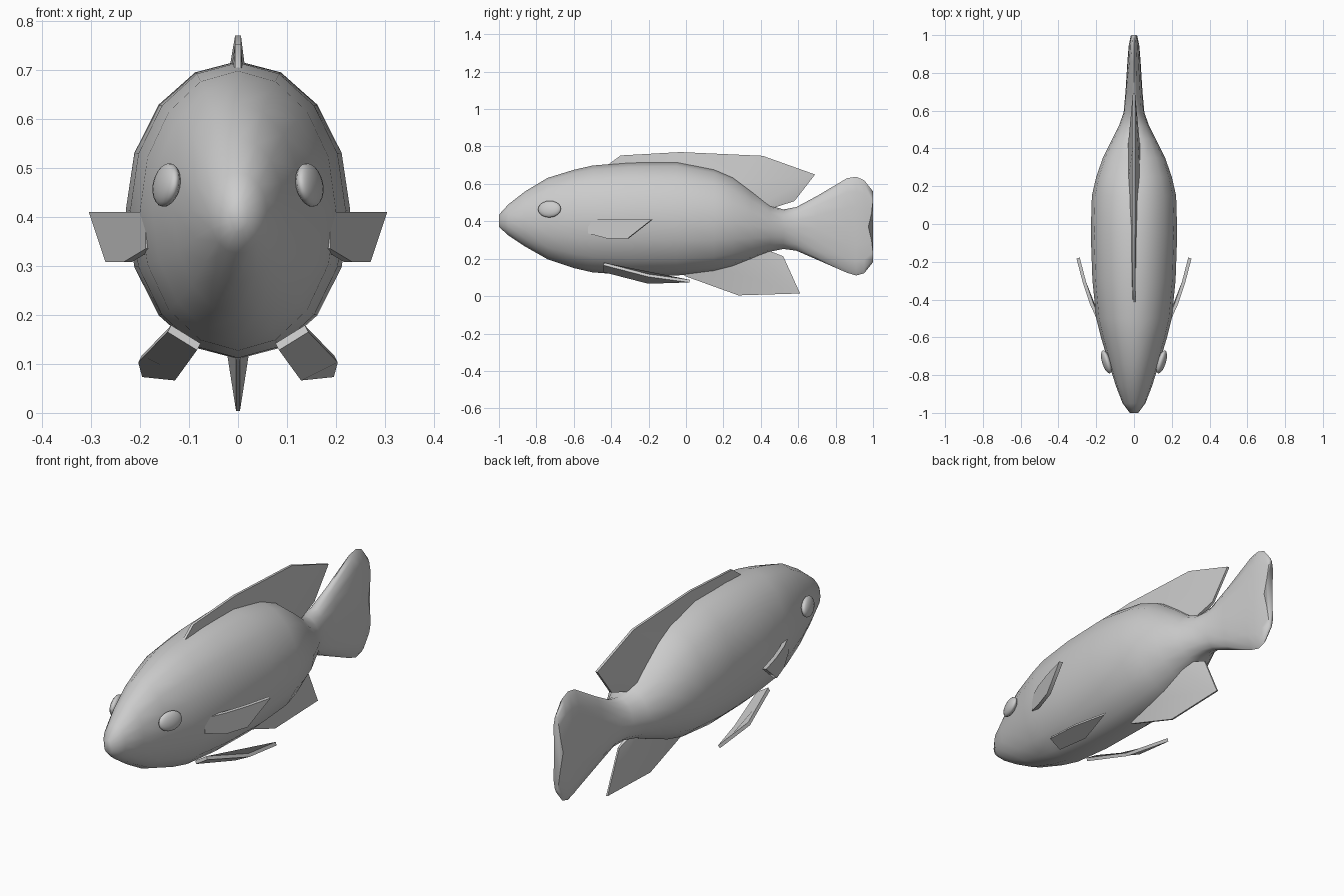
import bpy, bmesh, math
from mathutils import Vector

if "Cube" in bpy.data.objects:
    bpy.data.objects.remove(bpy.data.objects["Cube"])


def finish(bm, name, angle=40):
    bmesh.ops.recalc_face_normals(bm, faces=bm.faces)
    me = bpy.data.meshes.new(name)
    bm.to_mesh(me)
    bm.free()
    ob = bpy.data.objects.new(name, me)
    bpy.context.collection.objects.link(ob)
    me.shade_smooth()
    me.set_sharp_from_angle(angle=math.radians(angle))
    return ob


def loft(rings, name, angle=40):
    bm = bmesh.new()
    rows = [[bm.verts.new(p) for p in r] for r in rings]
    n = len(rows[0])
    for a, b in zip(rows, rows[1:]):
        for i in range(n):
            j = (i + 1) % n
            bm.faces.new((a[i], a[j], b[j], b[i]))
    bm.faces.new(rows[0])
    bm.faces.new(rows[-1])
    return finish(bm, name, angle)


# Body and tail: 16-sided ellipses (y, top z, bottom z, half width, tail lobe amount)
sections = [
    (-1.0, .435, .37, .022, 0), (-.95, .49, .325, .06, 0), (-.86, .56, .265, .095, 0),
    (-.74, .632, .197, .133, 0), (-.6, .675, .15, .175, 0), (-.5, .698, .127, .2, 0),
    (-.3, .715, .112, .22, 0), (-.05, .718, .11, .229, 0), (.15, .68, .13, .223, 0),
    (.25, .64, .155, .2, 0), (.35, .565, .195, .165, 0), (.45, .485, .238, .115, 0),
    (.52, .463, .252, .08, 0), (.59, .476, .243, .055, 0), (.7, .535, .195, .045, 0),
    (.86, .63, .125, .035, 0), (.91, .638, .11, .031, 0), (.945, .62, .122, .028, .3),
    (.975, .56, .18, .02, 1),
]
rings = []
for y, top, bot, w, lobe in sections:
    ring = []
    for k in range(16):
        a = math.tau * k / 16
        c = math.cos(a)
        dy = lobe * .025 * math.sin(min(abs(c) / .8, 1.15) * math.pi / 2)
        ring.append((w * math.sin(a), y + dy, (top + bot) / 2 + c * (top - bot) / 2))
    rings.append(ring)
loft(rings, "body_and_tail", 75)


# Centre fins: each station runs from a thick base to a thin tip
def centre_fin(name, stations, tip_w):
    rings = []
    for (by, bz), (ty, tz), bw in stations:
        rings.append([(-bw, by, bz), (bw, by, bz), (tip_w, ty, tz), (-tip_w, ty, tz)])
    loft(rings, name)


centre_fin("dorsal_fin", [
    ((-.45, .67), (-.42, .70), .008), ((-.33, .67), (-.35, .752), .012),
    ((0, .66), (-.03, .77), .02), ((.2, .6), (.41, .75), .035),
    ((.38, .48), (.69, .65), .035), ((.40, .45), (.58, .508), .02),
], .006)
centre_fin("anal_fin", [
    ((-.06, .14), (0, .105), .008), ((.12, .17), (.28, .004), .03),
    ((.36, .23), (.61, .014), .03), ((.40, .26), (.52, .213), .015),
], .004)


# Paired fins: thin plates from a 3D outline
def plate(name, pts, thickness, side):
    pts = [Vector((p[0] * side, p[1], p[2])) for p in pts]
    bm = bmesh.new()
    face = bm.faces.new([bm.verts.new(p) for p in pts])
    face.normal_update()
    off = face.normal * thickness / 2
    bm.free()
    loft([[p - off for p in pts], [p + off for p in pts]], name)


pectoral = [(.18, -.52, .41), (.225, -.42, .41), (.262, -.31, .41), (.296, -.18, .41),
            (.262, -.31, .308), (.225, -.42, .308), (.18, -.52, .335)]
pelvic = [(.08, -.44, .135), (.14, -.44, .172), (.2, -.2, .11), (.192, .02, .08), (.125, -.2, .073)]
for side, word in ((1, "right"), (-1, "left")):
    plate(word + "_pectoral_fin", pectoral, .018, side)
    plate(word + "_pelvic_fin", pelvic, .016, side)

    # Eyes: flattened spheres turned to follow the head
    bpy.ops.mesh.primitive_uv_sphere_add(segments=16, ring_count=10, radius=1,
                                         location=(.146 * side, -.73, .465),
                                         rotation=(0, math.radians(-10) * side, math.radians(-17) * side))
    eye = bpy.context.object
    eye.name = word + "_eye"
    eye.scale = (.022, .064, .045)
    bpy.ops.object.shade_smooth()
